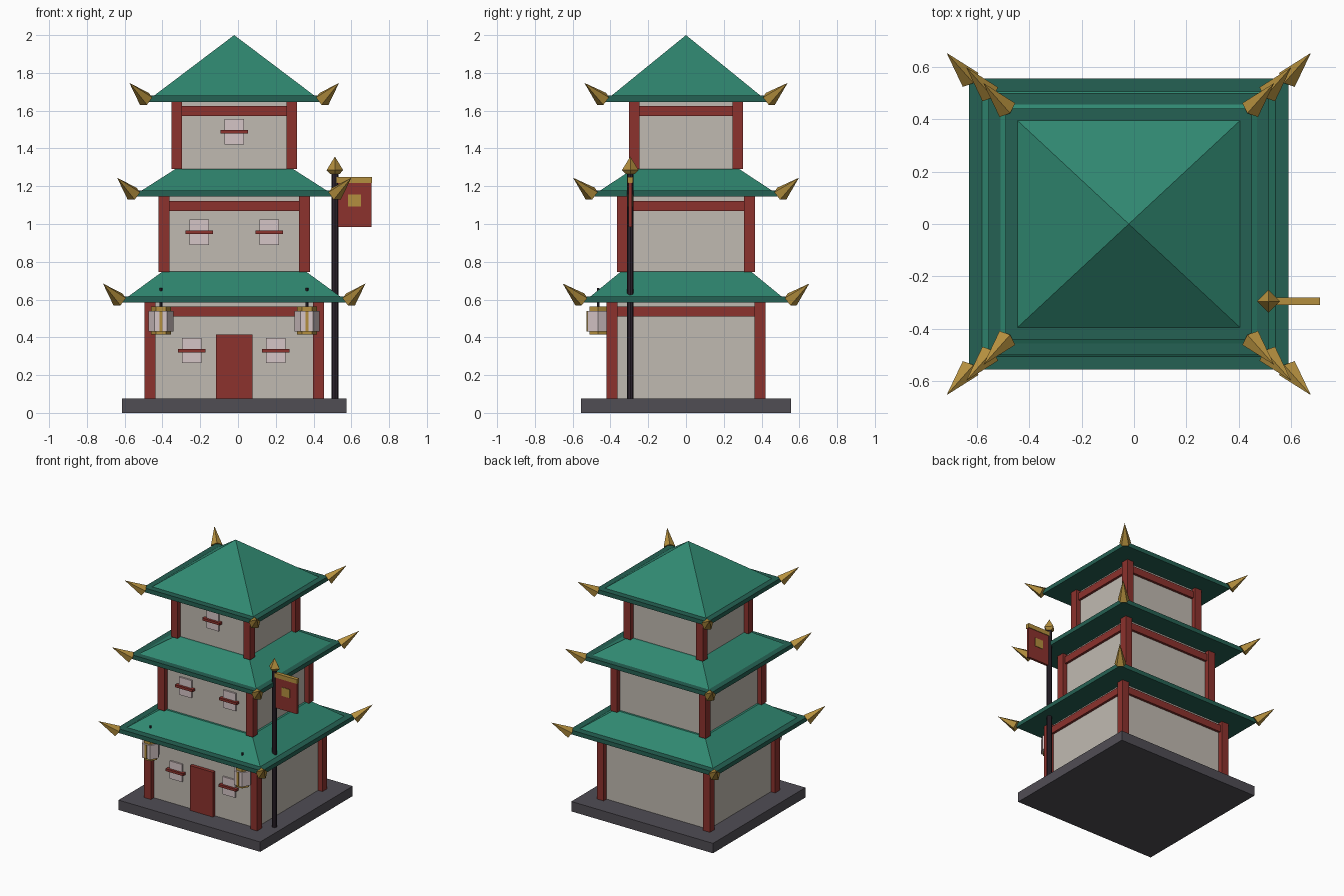
import bpy, bmesh, math
from mathutils import Vector

cube = bpy.data.objects.get("Cube")
if cube:
    bpy.data.objects.remove(cube, do_unlink=True)


def material(name, r, g, b):
    """Flat material from 8-bit display values, stored as linear."""
    lin = [((c / 255 + 0.055) / 1.055) ** 2.4 for c in (r, g, b)] + [1]
    m = bpy.data.materials.new(name)
    m.use_nodes = True
    m.diffuse_color = lin
    m.node_tree.nodes["Principled BSDF"].inputs["Base Color"].default_value = lin
    return m


STONE = material("grey_stone", 80, 77, 84)
WALL = material("plaster", 192, 186, 177)
RED = material("red_timber", 140, 50, 45)
GREEN = material("green_tile", 48, 136, 113)
EAVE = material("dark_green_eave", 37, 97, 83)
GOLD = material("gold", 180, 143, 62)
PAPER = material("pale_pink_paper", 213, 197, 198)
IRON = material("dark_pole", 45, 36, 46)

CX = -0.02  # the building's axis; the banner stands off its left side


def finish(name, bm, mat):
    bmesh.ops.recalc_face_normals(bm, faces=bm.faces)
    me = bpy.data.meshes.new(name)
    bm.to_mesh(me)
    bm.free()
    me.materials.append(mat)
    ob = bpy.data.objects.new(name, me)
    bpy.context.collection.objects.link(ob)
    return ob


def box(name, x, y, z, mat):
    """Box from (min, max) ranges."""
    bm = bmesh.new()
    bmesh.ops.create_cube(bm, size=1)
    for v in bm.verts:
        v.co = [(r[0] + r[1]) / 2 + c * (r[1] - r[0]) for c, r in zip(v.co, (x, y, z))]
    return finish(name, bm, mat)


def block(name, hx, hy, z0, z1, mat):
    return box(name, (CX - hx, CX + hx), (-hy, hy), (z0, z1), mat)


def cone(name, base, tip, r0, r1, sides, mat, turn=0):
    """Tapered prism running from base to tip."""
    base, tip = Vector(base), Vector(tip)
    axis = tip - base
    bm = bmesh.new()
    bmesh.ops.create_cone(bm, cap_ends=True, segments=sides, radius1=r0,
                          radius2=r1, depth=axis.length)
    rot = axis.to_track_quat("Z", "Y")
    for v in bm.verts:
        x, y, z = v.co
        c, s = math.cos(turn), math.sin(turn)
        v.co = rot @ Vector((x * c - y * s, x * s + y * c, z)) + (base + tip) / 2
    bmesh.ops.remove_doubles(bm, verts=bm.verts, dist=0.0001)
    return finish(name, bm, mat)


def hip_roof(name, low, high, z0, z1):
    """Sloping roof between two rectangles; high = (0, 0) gives a point."""
    bm = bmesh.new()
    bmesh.ops.create_cube(bm, size=2)
    for v in bm.verts:
        hx, hy = high if v.co.z > 0 else low
        v.co = (CX + v.co.x * hx, v.co.y * hy, z1 if v.co.z > 0 else z0)
    bmesh.ops.remove_doubles(bm, verts=bm.verts, dist=0.0001)
    return finish(name, bm, GREEN)


def window(level, x, z, wall_y):
    box(level + "_window", (x - 0.052, x + 0.052), (wall_y - 0.012, wall_y + 0.01),
        (z - 0.067, z + 0.067), PAPER)
    box(level + "_window_bar", (x - 0.073, x + 0.073), (wall_y - 0.03, wall_y),
        (z - 0.009, z + 0.009), RED)


def storey(level, hx, hy, z0, z1, eave, low, high, peak, windows, window_z):
    inset = 0.036
    wx, wy = hx - inset, hy - inset
    block(level + "_walls", wx, wy, z0, z1, WALL)
    # Corner posts and upturned eave ornaments
    for sx in (-1, 1):
        for sy in (-1, 1):
            px, py = sorted((sx * hx, sx * (hx - 0.057))), sorted((sy * hy, sy * (hy - 0.057)))
            box(level + "_post", (CX + px[0], CX + px[1]), py, (z0, z1), RED)
            ex, ey = CX + sx * eave[0], sy * eave[1]
            cone(level + "_eave_horn", (ex - sx * 0.002, ey, z1 + 0.012),
                 (ex + sx * 0.085, ey + sy * 0.098, z1 + 0.1), 0.042, 0, 5, GOLD)
    # Tie beams just proud of the walls
    beam = (z1 - 0.075, z1 - 0.022)
    for s in (-1, 1):
        ys = sorted((s * (wy - 0.01), s * (wy + 0.018)))
        xs = sorted((CX + s * (wx - 0.01), CX + s * (wx + 0.018)))
        box(level + "_front_back_beam", (CX - wx, CX + wx), ys, beam, RED)
        box(level + "_side_beam", xs, (-wy, wy), beam, RED)
    # Eave slab and tiled roof
    block(level + "_eave", *eave, z1, z1 + 0.032, EAVE)
    hip_roof(level + "_roof", low, high, z1 + 0.032, peak)
    for x in windows:
        window(level, x, window_z, -wy)


block("base_plinth", 0.595, 0.555, 0, 0.075, STONE)
storey("lower", 0.475, 0.42, 0.075, 0.585, (0.61, 0.555), (0.56, 0.505),
       (0.38, 0.345), 0.748, (-0.245, 0.2), 0.33)
storey("middle", 0.40, 0.365, 0.745, 1.145, (0.535, 0.5), (0.49, 0.455),
       (0.31, 0.28), 1.292, (-0.205, 0.165), 0.957)
storey("upper", 0.333, 0.302, 1.29, 1.647, (0.47, 0.44), (0.425, 0.395),
       (0, 0), 2.0, (CX,), 1.489)

# Door
box("door", (-0.117, 0.076), (-0.41, -0.37), (0.075, 0.415), RED)

# Hanging lanterns
for x in (-0.408, 0.365):
    y = -0.465

    def ring(name, z0, z1, r, mat, sides=6):
        cone(name, (x, y, z0), (x, y, z1), r, r, sides, mat, math.pi / 2)

    ring("lantern_paper", 0.432, 0.54, 0.066, PAPER)
    ring("lantern_foot", 0.415, 0.433, 0.052, GOLD)
    ring("lantern_cap", 0.538, 0.562, 0.052, GOLD)
    ring("lantern_rod", 0.56, 0.66, 0.008, IRON)
    # Gilt strip on the front panel
    box("lantern_strip", (x - 0.007, x + 0.007), (y - 0.063, y - 0.055), (0.432, 0.54), GOLD)

# Banner on its pole
px, py = 0.513, -0.295
cone("banner_pole", (px, py, 0.075), (px, py, 1.28), 0.018, 0.018, 8, IRON)
cone("pole_finial_base", (px, py, 1.265), (px, py, 1.285), 0.025, 0.044, 4, GOLD)
cone("pole_finial", (px, py, 1.285), (px, py, 1.357), 0.044, 0, 4, GOLD)
box("banner_cloth", (0.53, 0.708), (py - 0.009, py + 0.009), (0.985, 1.22), RED)
box("banner_rail", (0.515, 0.71), (py - 0.014, py + 0.014), (1.217, 1.25), GOLD)
box("banner_emblem", (0.583, 0.65), (py - 0.013, py + 0.013), (1.092, 1.157), GOLD)
